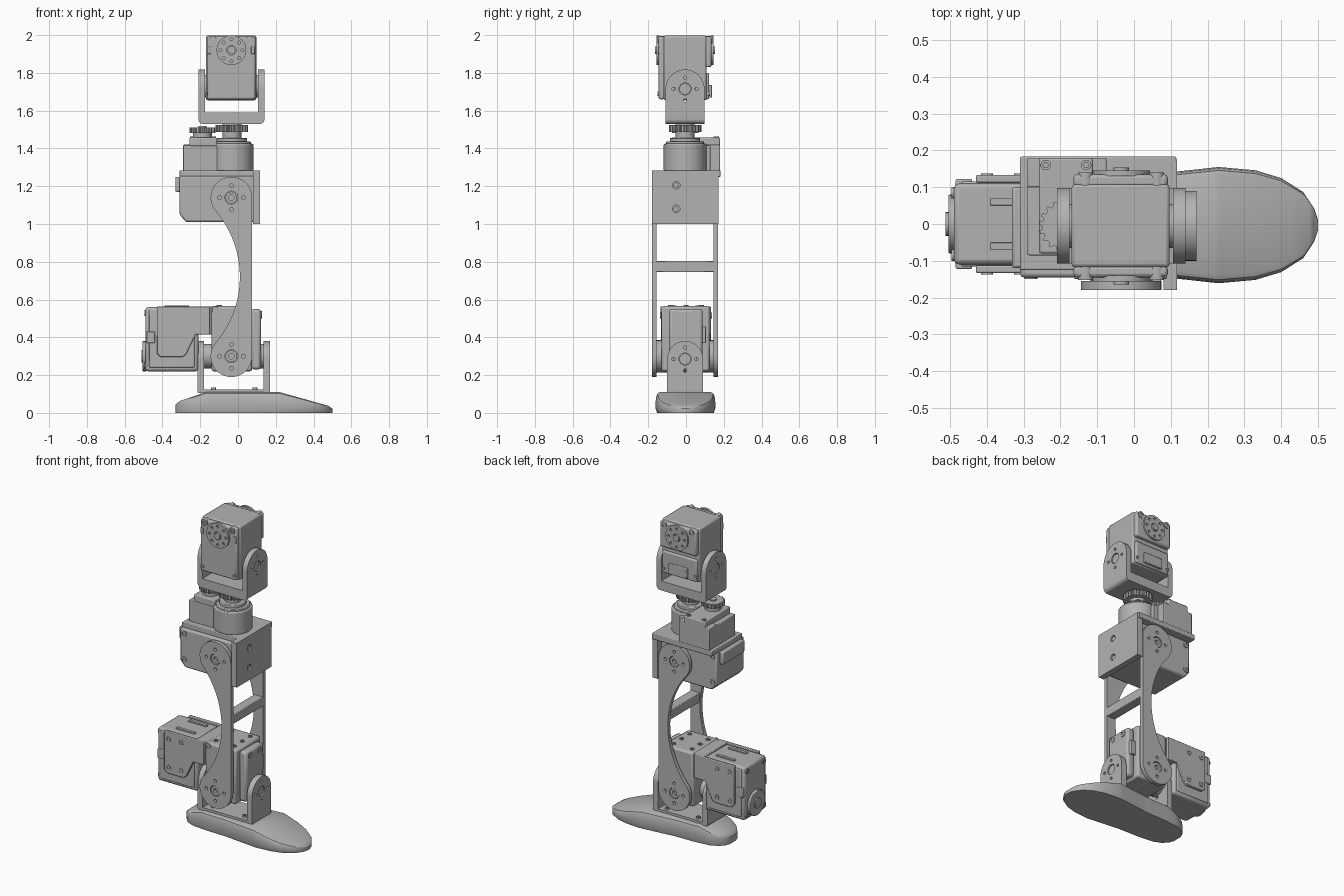
import bpy, bmesh
from math import sin, cos, pi, radians, hypot
from mathutils import Matrix

cube = bpy.data.objects.get("Cube")
if cube:
    bpy.data.objects.remove(cube)

grey = bpy.data.materials.new("plain_grey")
grey.use_nodes = True
COLOUR = (0.45, 0.45, 0.45, 1)
grey.diffuse_color = COLOUR
grey.node_tree.nodes["Principled BSDF"].inputs["Base Color"].default_value = COLOUR

# Local profile plane to world, for extrusion along each axis
FRAMES = {
    "x": Matrix(((0, 0, 1, 0), (1, 0, 0, 0), (0, 1, 0, 0), (0, 0, 0, 1))),
    "y": Matrix(((1, 0, 0, 0), (0, 0, -1, 0), (0, 1, 0, 0), (0, 0, 0, 1))),
    "z": Matrix.Identity(4),
}
parts = []


def finish(name, mesh, bevel=0):
    mesh.materials.clear()
    mesh.materials.append(grey)
    ob = bpy.data.objects.new(name, mesh)
    bpy.context.collection.objects.link(ob)
    if bevel:
        mod = ob.modifiers.new("soft_edges", "BEVEL")
        mod.width, mod.segments, mod.limit_method = bevel, 2, "ANGLE"
    parts.append(ob)
    return ob


def arc(cx, cy, r, a, b, n=24):
    return [(cx + r * cos(radians(a + (b - a) * i / n)),
             cy + r * sin(radians(a + (b - a) * i / n))) for i in range(n + 1)]


def circle(cx, cy, r, n=24):
    return arc(cx, cy, r, 0, 360, n)[:-1]


def prism(name, axis, lo, hi, outline, holes=(), bevel=0):
    """Extrude an outline, with optional holes, along an axis."""
    shift = Matrix.Translation([(lo + hi) / 2 if k == axis else 0 for k in "xyz"])
    bm = bmesh.new()
    if holes:
        cu = bpy.data.curves.new(name, "CURVE")
        cu.dimensions, cu.fill_mode, cu.extrude = "2D", "BOTH", (hi - lo) / 2
        for loop in [outline, *holes]:
            sp = cu.splines.new("POLY")
            sp.points.add(len(loop) - 1)
            sp.use_cyclic_u = True
            for p, (a, b) in zip(sp.points, loop):
                p.co = (a, b, 0, 1)
        tmp = bpy.data.objects.new(name, cu)
        shape = bpy.data.meshes.new_from_object(tmp)
        bm.from_mesh(shape)
        bpy.data.objects.remove(tmp)
        bpy.data.meshes.remove(shape)
        bmesh.ops.remove_doubles(bm, verts=bm.verts, dist=0.00005)
    else:
        h = (hi - lo) / 2
        rings = [[bm.verts.new((a, b, z)) for a, b in outline] for z in (-h, h)]
        bm.faces.new(rings[0])
        bm.faces.new(rings[1])
        n = len(outline)
        for i in range(n):
            j = (i + 1) % n
            bm.faces.new((rings[0][i], rings[0][j], rings[1][j], rings[1][i]))
    bmesh.ops.recalc_face_normals(bm, faces=bm.faces)
    mesh = bpy.data.meshes.new(name)
    bm.to_mesh(mesh)
    bm.free()
    mesh.transform(shift @ FRAMES[axis])
    return finish(name, mesh, bevel)


def box(name, x, y, z, bevel=0.008):
    return prism(name, "z", *z, [(x[0], y[0]), (x[1], y[0]), (x[1], y[1]), (x[0], y[1])], bevel=bevel)


def disc(name, axis, lo, hi, c, r, bevel=0):
    return prism(name, axis, lo, hi, circle(*c, r), bevel=bevel)


def hole_ring(c, ring, r, count, hub):
    """A centre hole with small holes around it."""
    return [circle(*c, hub)] + [circle(*p, r, 12) for p in circle(*c, ring, count)]


def screws(name, axis, lo, hi, us, vs, r=0.014):
    for u in us:
        for v in vs:
            prism(name, axis, lo, hi, circle(u, v, r), [circle(u, v, r * 0.55, 6)])


def u_bracket(name, x0, x1, t, z0, base, zc, r, cy, corner):
    """Rounded upright tabs joined by a base."""
    top = z0 + base + corner
    outline = [(x0, top)] + arc(x0 + corner, z0 + corner, corner, 180, 270, 6)
    outline += arc(x1 - corner, z0 + corner, corner, 270, 360, 6)
    outline += [(x1, top), (x1 - t, top), (x1 - t, z0 + base), (x0 + t, z0 + base), (x0 + t, top)]
    prism(name + "_base", "y", cy - r, cy + r, outline)
    tab = [(cy - r, top), (cy + r, top)] + arc(cy, zc, r, 0, 180)
    for side, lo in (("right", x0), ("left", x1 - t)):
        prism(f"{name}_{side}_tab", "x", lo, lo + t, tab, hole_ring((cy, zc), 0.06, 0.009, 4, 0.032))
        disc(f"{name}_{side}_pivot", "x", lo + t * 0.1, lo + t * 0.8, (cy, zc), 0.03)


# Foot: rounded sections lofted from heel to toe
def blend(x, keys):
    for (a, p), (b, q) in zip(keys, keys[1:]):
        if x <= b:
            return p + (q - p) * (x - a) / (b - a)
    return keys[-1][1]


widths = [(-0.33, 0.03), (-0.32, 0.06), (-0.29, 0.095), (-0.24, 0.118), (-0.15, 0.128), (0, 0.132),
          (0.12, 0.146), (0.23, 0.158), (0.33, 0.149), (0.4, 0.128), (0.46, 0.09), (0.49, 0.045), (0.5, 0.015)]
heights = [(-0.33, 0.045), (-0.31, 0.062), (-0.17, 0.11), (0.22, 0.11), (0.48, 0.037), (0.5, 0.022)]
half = [(0.95, 0), (1, 0.22), (1, 0.55), (0.98, 0.8), (0.94, 0.94), (0.86, 1)]
stations = sorted({x for x, _ in widths + heights} | {-0.2, 0.06, 0.28, 0.37, 0.43, 0.476})
bm = bmesh.new()
rows = []
for x in stations:
    w, h = blend(x, widths), blend(x, heights)
    section = [(w * a, h * b) for a, b in half] + [(-w * a, h * b) for a, b in reversed(half)]
    rows.append([bm.verts.new((x, y - 0.003, z)) for y, z in section])
for a, b in zip(rows, rows[1:]):
    for i in range(len(a)):
        j = (i + 1) % len(a)
        bm.faces.new((a[i], a[j], b[j], b[i]))
bm.faces.new(rows[0])
bm.faces.new(rows[-1])
bmesh.ops.recalc_face_normals(bm, faces=bm.faces)
foot_mesh = bpy.data.meshes.new("foot")
bm.to_mesh(foot_mesh)
bm.free()
finish("foot", foot_mesh)
screws("foot_screw", "z", -0.0 + 0.11, 0.135, (-0.13, 0.09), (-0.06, 0.06))
screws("foot_sole_screw", "z", 0, 0.004, (-0.13, 0.09), (-0.06, 0.06), 0.02)

# Ankle bracket and pivots
u_bracket("ankle_bracket", -0.215, 0.17, 0.036, 0.105, 0.02, 0.285, 0.095, -0.005, 0.008)
disc("ankle_left_pivot", "x", 0.07, 0.14, (-0.005, 0.3), 0.065)
disc("ankle_right_pivot", "x", -0.18, -0.13, (-0.005, 0.3), 0.065)

# Inner ankle motor
box("ankle_motor", (-0.14, 0.075), (-0.13, 0.125), (0.22, 0.565), 0.012)
box("ankle_motor_cover", (0.07, 0.122), (-0.09, 0.088), (0.23, 0.55), 0.015)
box("ankle_motor_plug", (0.07, 0.11), (0.07, 0.105), (0.37, 0.46), 0.004)
screws("ankle_cover_screw", "x", 0.12, 0.126, (-0.05, 0.045), (0.52,), 0.02)
screws("ankle_top_screw", "z", 0.563, 0.57, (-0.1, 0.03), (-0.08, 0.0, 0.08))
screws("ankle_face_screw", "y", -0.136, -0.128, (-0.12,), (0.545,), 0.018)

# Outer ankle motor, held between cheek plates
box("ankle_roll_motor", (-0.49, -0.21), (-0.11, 0.11), (0.22, 0.56), 0.014)
box("ankle_roll_shell", (-0.47, -0.23), (-0.116, 0.116), (0.24, 0.545), 0.006)
cheek = [(-0.43, 0.562), (-0.148, 0.562), (-0.148, 0.415), (-0.225, 0.415), (-0.275, 0.31),
         (-0.295, 0.295), (-0.41, 0.295), (-0.43, 0.315)]
for lo in (-0.133, 0.113):
    prism("ankle_roll_cheek", "y", lo, lo + 0.02, cheek, bevel=0.004)
    screws("ankle_cheek_screw", "y", lo - 0.004, lo + 0.024, (-0.4, -0.31), (0.335, 0.515), 0.016)
box("ankle_roll_link", (-0.21, -0.13), (-0.12, 0.12), (0.415, 0.562), 0.004)
disc("ankle_roll_horn", "x", -0.505, -0.485, (0, 0.3), 0.08, 0.004)
disc("ankle_roll_hub", "x", -0.512, -0.49, (0, 0.3), 0.032)
screws("ankle_roll_screw", "x", -0.496, -0.486, (-0.085, 0.085), (0.25, 0.53), 0.016)
for y in (-0.06, 0.06):
    box("ankle_roll_top_rib", (-0.39, -0.26), (y - 0.01, y + 0.01), (0.555, 0.568), 0.002)
box("ankle_roll_plug", (-0.485, -0.44), (-0.122, 0.122), (0.37, 0.43), 0.004)

# Waisted leg plates with concave front edge, tangent to both pivot ends
px, top_z, low_z, pr, waist = -0.035, 1.14, 0.3, 0.11, 0.01
mid, reach = (top_z + low_z) / 2, (top_z - low_z) / 2
gap = waist - px
R = (gap ** 2 + reach ** 2 - pr ** 2) / (2 * (pr + gap))
swing = 40.5
leg = arc(px, top_z, pr, 0, 180 + swing) + arc(waist - R, mid, R, swing, -swing)[1:-1]
leg += arc(px, low_z, pr, 180 - swing, 360)
leg_holes = hole_ring((px, top_z), 0.063, 0.01, 4, 0.034) + hole_ring((px, low_z), 0.063, 0.01, 4, 0.034)
for side, lo, hi in (("front", -0.18, -0.155), ("back", 0.145, 0.17)):
    prism(f"leg_plate_{side}", "y", lo, hi, leg, leg_holes)
    for z in (top_z, low_z):
        prism(f"leg_pivot_{side}", "y", lo + 0.004, hi - 0.004, circle(px, z, 0.031), [circle(px, z, 0.015, 12)])
for z in (top_z, low_z):
    disc("leg_pivot_spacer", "y", -0.158, 0.148, (px, z), 0.085)
box("leg_cross_bar", (0.012, 0.074), (-0.16, 0.15), (0.745, 0.805), 0.004)

# Knee motor and its folded bracket
knee = [(-0.31, 1.05), (-0.275, 1.01), (0.09, 1.01), (0.09, 1.255), (-0.31, 1.255)]
prism("knee_motor", "y", -0.145, 0.135, knee, bevel=0.01)
box("knee_motor_back_plug", (-0.332, -0.3), (-0.12, 0.1), (1.17, 1.25), 0.008)
box("knee_top_plate", (-0.31, 0.115), (-0.125, 0.183), (1.25, 1.283), 0.004)
side_panel = [(-0.18, 1), (0.172, 1), (0.172, 1.283), (-0.18, 1.283)]
prism("knee_side_plate", "x", 0.08, 0.117, side_panel,
      [circle(-0.052, z, 0.02) for z in (1.08, 1.205)], bevel=0)
for z in (1.08, 1.205):
    disc("knee_side_screw", "x", 0.08, 0.112, (-0.052, z), 0.014)
screws("knee_motor_screw", "y", -0.15, 0.14, (-0.28,), (1.06, 1.225), 0.018)

# Waist turning motor with domed gearbox and meshing gears
gx, gy = -0.032, -0.005
box("waist_motor", (-0.29, -0.04), (-0.085, 0.13), (1.28, 1.415), 0.004)
box("waist_motor_back", (-0.29, -0.075), (0.1, 0.18), (1.28, 1.42), 0.004)
box("waist_motor_cap", (-0.258, -0.112), (-0.08, 0.18), (1.41, 1.457), 0.006)
screws("waist_cap_screw", "z", 1.45, 1.462, (-0.24, -0.13), (0.16,), 0.014)
disc("waist_gearbox", "z", 1.28, 1.425, (gx, gy), 0.113, 0.006)
for lo, hi, r in ((1.42, 1.438, 0.1), (1.435, 1.456, 0.08), (1.45, 1.535, 0.05)):
    disc("waist_shaft_step", "z", lo, hi, (gx, gy), r, 0.004)


def gear(name, cx, cy, r, teeth, lo, hi):
    outline = []
    for i in range(teeth):
        for k, rad in ((0, r * 0.87), (0.4, r * 0.87), (0.55, r), (0.85, r)):
            a = 2 * pi * (i + k) / teeth
            outline.append((cx + rad * cos(a), cy + rad * sin(a)))
    prism(name, "z", lo, hi, outline)


gear("waist_large_gear", gx, gy, 0.086, 24, 1.487, 1.523)
gear("waist_small_gear", -0.188, gy, 0.07, 18, 1.483, 1.51)
disc("waist_small_shaft", "z", 1.45, 1.5, (-0.188, gy), 0.05)
disc("waist_small_hub", "z", 1.5, 1.518, (-0.188, gy), 0.022)

# Upper bracket and hip motor
u_bracket("hip_bracket", -0.21, 0.14, 0.034, 1.53, 0.06, 1.715, 0.103, -0.005, 0.025)
disc("hip_pivot", "x", -0.185, 0.115, (-0.005, 1.73), 0.06)
box("hip_motor", (-0.17, 0.097), (-0.118, 0.108), (1.655, 1.998), 0.01)
box("hip_motor_front_cover", (-0.165, 0.092), (-0.145, -0.113), (1.66, 1.992), 0.01)
box("hip_motor_back_cover", (-0.165, 0.092), (0.1, 0.135), (1.83, 1.992), 0.01)
box("hip_motor_back_frame", (-0.16, 0.085), (0.1, 0.122), (1.66, 1.8), 0.008)
box("hip_motor_plug", (-0.1, 0.03), (0.115, 0.138), (1.67, 1.735), 0.004)
hx, hz = -0.035, 1.92
for lo, hi in ((-0.156, -0.14), (0.13, 0.146)):
    prism("hip_horn", "y", lo, hi, circle(hx, hz, 0.079), hole_ring((hx, hz), 0.058, 0.008, 8, 0.025))
    disc("hip_horn_hub", "y", lo - 0.008, hi + 0.008, (hx, hz), 0.021)
screws("hip_cover_screw", "y", -0.15, 0.126, (-0.15, 0.075), (1.69,), 0.012)
screws("hip_top_screw", "y", -0.152, 0.14, (-0.132, 0.062), (1.975,), 0.02)
for x in (-0.162, 0.07):
    box("hip_corner_lug", (x, x + 0.02), (-0.148, -0.12), (1.9, 1.94), 0.003)

# Smooth rounded surfaces while keeping hard edges
bpy.ops.object.select_all(action="DESELECT")
for ob in parts:
    ob.select_set(True)
bpy.context.view_layer.objects.active = parts[0]
bpy.ops.object.shade_smooth_by_angle(angle=radians(32))
